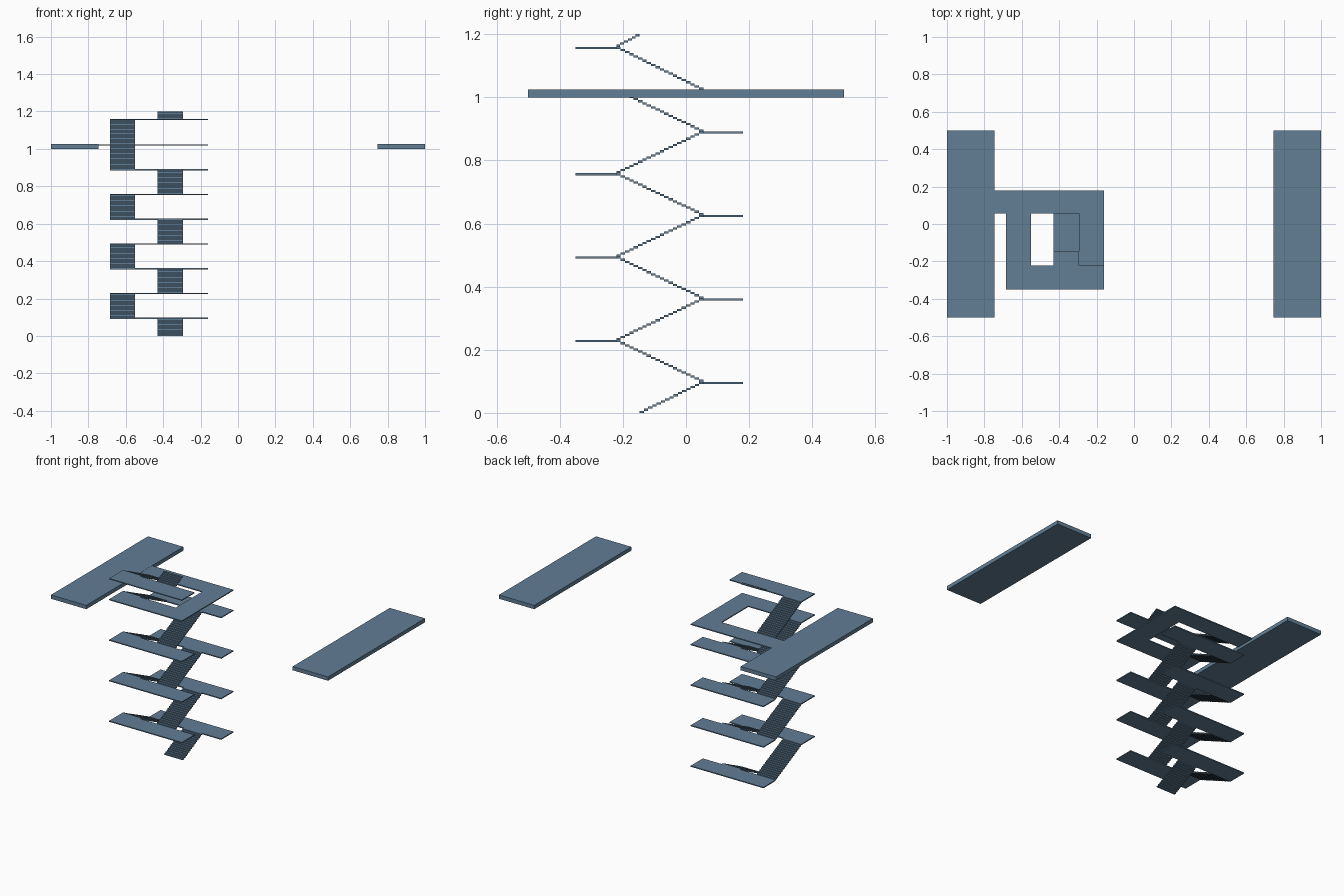
import bpy, bmesh
from mathutils import Vector

if "Cube" in bpy.data.objects:
    bpy.data.objects.remove(bpy.data.objects["Cube"])

THICK = 0.0066            # landing thickness
N = 20                    # treads per full flight
Y_FRONT, Y_BACK, Y_CUT = -0.221, 0.055, -0.147
LEFT, RIGHT = (-0.685, -0.55), (-0.43, -0.295)
X0, X1 = -0.685, -0.16    # landing extent
# top heights of the landings
TOPS = [0.0985 + 0.1322 * i for i in range(8)] + [1.16]

# slate blue-grey finish
slate = bpy.data.materials.new("slate")
slate.diffuse_color = (0.12, 0.21, 0.30, 1)
slate.use_nodes = True
slate.node_tree.nodes["Principled BSDF"].inputs["Base Color"].default_value = slate.diffuse_color


def make(name, boxes):
    """One object from a list of (x0, x1, y0, y1, z0, z1) boxes."""
    bm = bmesh.new()
    for x0, x1, y0, y1, z0, z1 in boxes:
        verts = bmesh.ops.create_cube(bm, size=1)["verts"]
        bmesh.ops.scale(bm, vec=Vector((x1 - x0, y1 - y0, z1 - z0)), verts=verts)
        bmesh.ops.translate(bm, verts=verts,
                            vec=Vector((x0 + x1, y0 + y1, z0 + z1)) / 2)
    me = bpy.data.meshes.new(name)
    bm.to_mesh(me)
    bm.free()
    me.materials.append(slate)
    ob = bpy.data.objects.new(name, me)
    bpy.context.collection.objects.link(ob)


def flight(name, lane, count, ya, yb, za, zb):
    """Stacked thin treads climbing from (ya, za) to (yb, zb)."""
    run, rise = (yb - ya) / count, (zb - za) / count
    boxes = []
    for k in range(count):
        y = sorted((ya + k * run, ya + (k + 1) * run))
        boxes.append((*lane, *y, za + k * rise, za + (k + 1) * rise))
    make(name, boxes)


# side floor slabs
for name, x in (("left_floor_slab", -1.0), ("right_floor_slab", 0.745)):
    make(name, [(x, x + 0.255, -0.5, 0.5, 1.0, 1.025)])

# bottom and top partial flights
flight("bottom_flight", RIGHT, 15, Y_CUT, Y_BACK, 0, TOPS[0])
flight("top_flight", RIGHT, 6, Y_FRONT, Y_CUT, TOPS[8], 1.2)

# full flights zigzag; the last two both climb in the left lane
for i in range(8):
    name = f"flight_{i + 1}"
    if i % 2 == 0 or i == 7:
        flight(name, LEFT, N, Y_BACK, Y_FRONT, TOPS[i], TOPS[i + 1])
    else:
        flight(name, RIGHT, N, Y_FRONT, Y_BACK, TOPS[i], TOPS[i + 1])

# landings alternate back and front, with a linking floor at slab height
for i, top in enumerate(TOPS):
    z = (top - THICK, top)
    if i == 7:
        make("linking_floor", [
            (-0.745, X1, Y_BACK, 0.18, *z),
            (X0, X1, -0.35, Y_FRONT, *z),
            (RIGHT[1], X1, Y_FRONT, Y_BACK, *z)])
    elif i % 2 == 0 and i < 8:
        make(f"back_landing_{i}", [(X0, X1, Y_BACK, 0.18, *z)])
    else:
        make(f"front_landing_{i}", [(X0, X1, -0.35, Y_FRONT, *z)])
